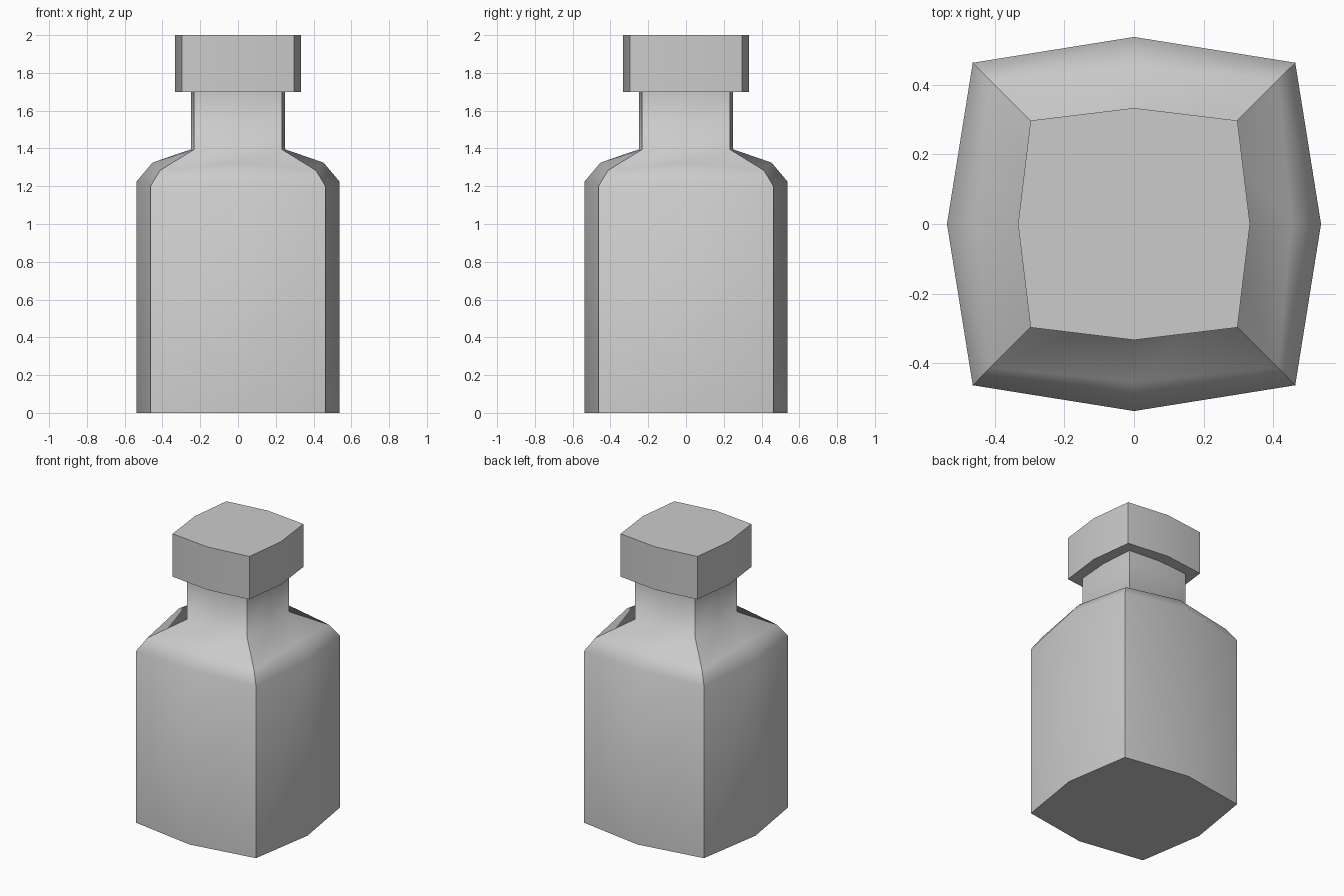
import bpy, bmesh

if "Cube" in bpy.data.objects:
    bpy.data.objects.remove(bpy.data.objects["Cube"])


def bulged_square_loft(name, levels):
    """Each level: (corner half-width, corner z, mid-side half-width, mid-side z)."""
    bm = bmesh.new()
    rings = []
    for c, cz, m, mz in levels:
        plan = [(-c, -c, cz), (0, -m, mz), (c, -c, cz), (m, 0, mz),
                (c, c, cz), (0, m, mz), (-c, c, cz), (-m, 0, mz)]
        rings.append([bm.verts.new(p) for p in plan])
    sharp = []
    for low, high in zip(rings, rings[1:]):
        for i in range(8):
            j = (i + 1) % 8
            bm.faces.new((low[i], low[j], high[j], high[i])).smooth = True
            if i % 2 == 0:
                sharp.append((low[i], high[i]))
    # closed ends
    bm.faces.new(rings[0][::-1])
    bm.faces.new(rings[-1])
    for ring in (rings[0], rings[-1]):
        sharp += [(ring[i], ring[(i + 1) % 8]) for i in range(8)]
    for a, b in sharp:
        bm.edges.get((a, b)).smooth = False
    bmesh.ops.recalc_face_normals(bm, faces=bm.faces)
    mesh = bpy.data.meshes.new(name)
    bm.to_mesh(mesh)
    bm.free()
    obj = bpy.data.objects.new(name, mesh)
    bpy.context.collection.objects.link(obj)
    return obj


# Body, rounded shoulder and neck
bulged_square_loft("bottle", [
    (0.463, 0.0, 0.537, 0.0),
    (0.463, 1.2, 0.537, 1.225),
    (0.413, 1.284, 0.453, 1.325),
    (0.232, 1.395, 0.25, 1.395),
    (0.232, 1.7, 0.25, 1.7),
])

# Stopper
bulged_square_loft("stopper", [
    (0.297, 1.7, 0.333, 1.7),
    (0.297, 2.0, 0.333, 2.0),
])
